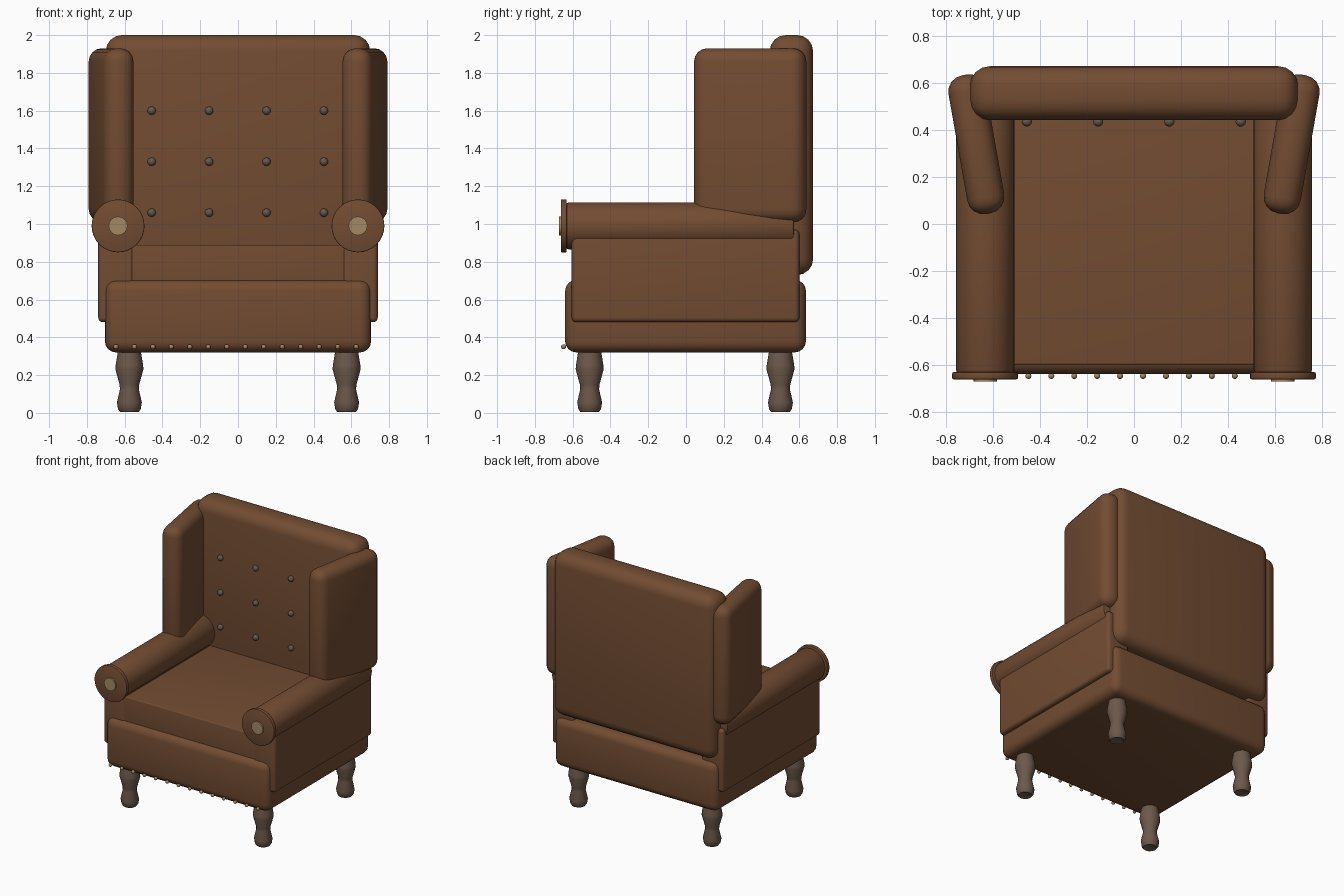
import bpy, math
from mathutils import Vector

cube = bpy.data.objects.get("Cube")
if cube:
    bpy.data.objects.remove(cube, do_unlink=True)


def material(name, rgb):
    m = bpy.data.materials.new(name)
    m.use_nodes = True
    m.diffuse_color = (*rgb, 1)
    m.node_tree.nodes["Principled BSDF"].inputs["Base Color"].default_value = (*rgb, 1)
    return m


leather = material("brown leather", (0.17, 0.072, 0.032))
wood = material("dark wood", (0.15, 0.098, 0.07))
button_mat = material("grey brown button", (0.13, 0.098, 0.075))
brass = material("dull brass", (0.36, 0.25, 0.13))


def finish(obj, name, mat, angle=40):
    obj.name = name
    obj.data.materials.append(mat)
    bpy.ops.object.shade_smooth_by_angle(angle=math.radians(angle))
    return obj


def padded_box(name, low, high, radius, turn=0):
    """Rounded box between two corners, turned about its upright axis."""
    low, high = Vector(low), Vector(high)
    bpy.ops.mesh.primitive_cube_add(size=1, location=(low + high) / 2)
    obj = bpy.context.object
    obj.scale = high - low
    bpy.ops.object.transform_apply(location=False, rotation=False, scale=True)
    mod = obj.modifiers.new("Rounding", "BEVEL")
    mod.width = radius
    mod.segments = 4
    bpy.ops.object.modifier_apply(modifier=mod.name)
    obj.rotation_euler.z = turn
    return finish(obj, name, leather)


def rod(name, x, z, y0, y1, radius, mat, sides=32, rounding=0):
    """Cylinder lying front to back."""
    bpy.ops.mesh.primitive_cylinder_add(vertices=sides, radius=radius, depth=y1 - y0,
                                        location=(x, (y0 + y1) / 2, z),
                                        rotation=(math.pi / 2, 0, 0))
    obj = bpy.context.object
    if rounding:
        mod = obj.modifiers.new("Rounding", "BEVEL")
        mod.width = rounding
        mod.segments = 2
        mod.limit_method = "ANGLE"
        bpy.ops.object.modifier_apply(modifier=mod.name)
    return finish(obj, name, mat)


def stud(name, location, radius, mat):
    bpy.ops.mesh.primitive_uv_sphere_add(segments=12, ring_count=8, radius=radius,
                                         location=location)
    return finish(bpy.context.object, name, mat, 60)


def turned_leg(name, x, y, profile, sides=12):
    verts = [(r * math.cos(2 * math.pi * i / sides), r * math.sin(2 * math.pi * i / sides), z)
             for r, z in profile for i in range(sides)]
    faces = [(k * sides + i, k * sides + (i + 1) % sides,
              (k + 1) * sides + (i + 1) % sides, (k + 1) * sides + i)
             for k in range(len(profile) - 1) for i in range(sides)]
    faces += [tuple(reversed(range(sides))), tuple(range(len(verts) - sides, len(verts)))]
    mesh = bpy.data.meshes.new(name)
    mesh.from_pydata(verts, [], faces)
    obj = bpy.data.objects.new(name, mesh)
    obj.location = (x, y, 0)
    bpy.context.collection.objects.link(obj)
    bpy.ops.object.select_all(action="DESELECT")
    obj.select_set(True)
    bpy.context.view_layer.objects.active = obj
    return finish(obj, name, wood)


# Seat and back
padded_box("seat_base", (-0.705, -0.64, 0.32), (0.705, 0.635, 0.705), 0.06)
padded_box("seat_cushion", (-0.6, -0.6, 0.62), (0.6, 0.5, 0.89), 0.008)
padded_box("backrest", (-0.7, 0.443, 0.73), (0.7, 0.673, 2.0), 0.085)

# Arms, wings and legs on both sides
leg_profile = [(0.03, 0.012), (0.05, 0.005), (0.06, 0.02), (0.066, 0.055), (0.05, 0.125),
               (0.052, 0.15), (0.074, 0.23), (0.073, 0.25), (0.06, 0.33)]
for side, s in (("left", 1), ("right", -1)):
    padded_box(side + "_arm_panel", (s * 0.645 - 0.095, -0.605, 0.48),
               (s * 0.645 + 0.095, 0.6, 0.97), 0.025)
    rod(side + "_arm_roll", s * 0.635, 0.99, -0.635, 0.573, 0.125, leather, rounding=0.015)
    rod(side + "_arm_disc", s * 0.635, 0.99, -0.662, -0.632, 0.14, leather, rounding=0.005)
    rod(side + "_arm_rosette", s * 0.635, 0.99, -0.672, -0.65, 0.05, brass, sides=16)
    padded_box(side + "_wing", (s * 0.672 - 0.08, 0.04, 1.01),
               (s * 0.672 + 0.08, 0.64, 1.93), 0.07, -s * math.radians(10))
    turned_leg(side + "_front_leg", s * 0.575, -0.51, leg_profile)
    turned_leg(side + "_back_leg", s * 0.575, 0.5, leg_profile)

# Back buttons
for row in range(3):
    for col in range(4):
        stud("back_button", (-0.457 + 0.304 * col, 0.437, 1.06 + 0.27 * row), 0.022, button_mat)

# Nail heads along the front
for i in range(14):
    stud("nail_head", (-0.646 + 0.0978 * i, -0.648, 0.35), 0.013, brass)
